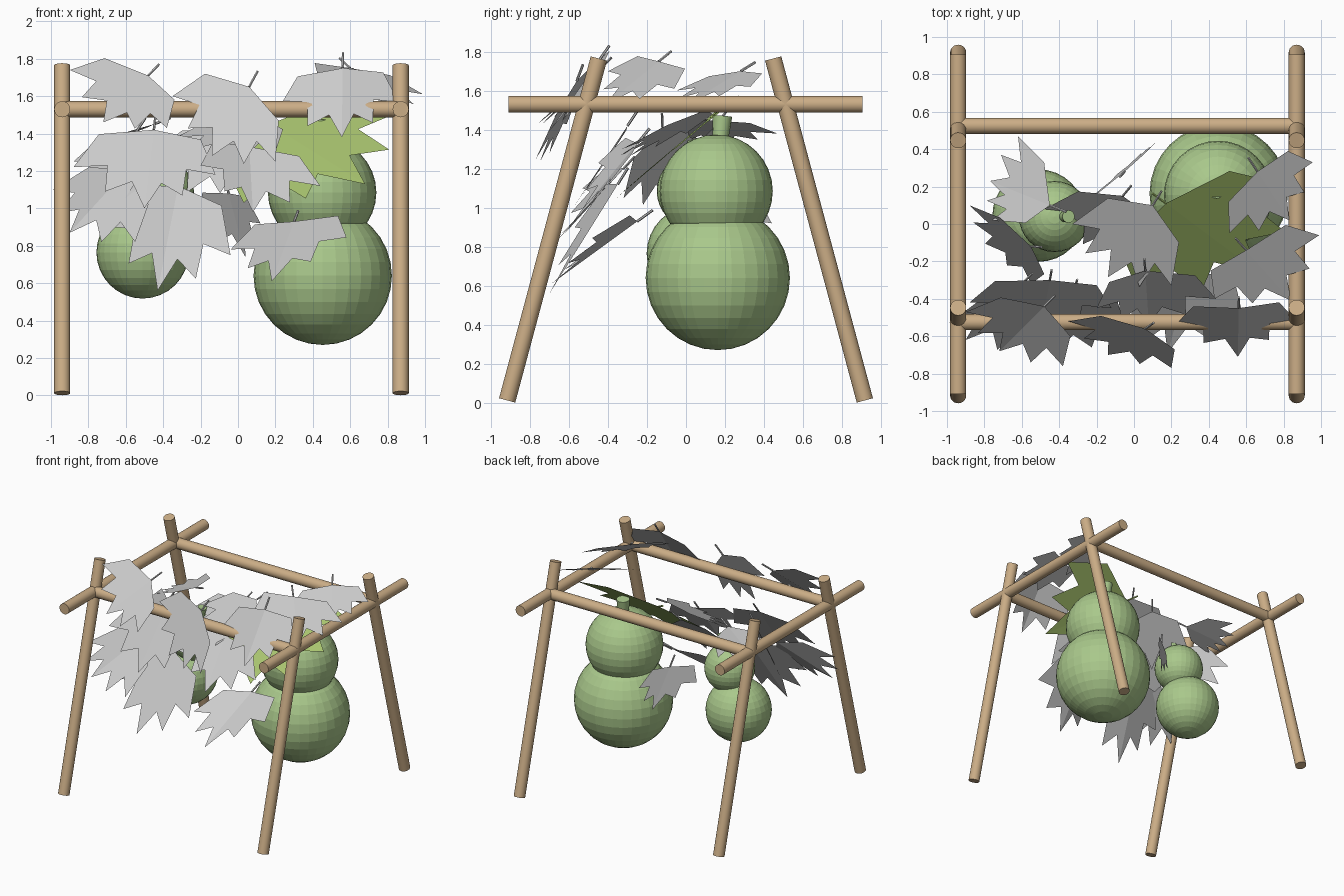
import bpy, bmesh, math
from mathutils import Vector as V

if "Cube" in bpy.data.objects:
    bpy.data.objects.remove(bpy.data.objects["Cube"])


def material(name, rgb):
    m = bpy.data.materials.new(name)
    m.diffuse_color = (*rgb, 1)
    m.use_nodes = True
    m.node_tree.nodes["Principled BSDF"].inputs["Base Color"].default_value = m.diffuse_color
    return m


WOOD = material("wood", (0.60, 0.42, 0.24))
GOURD = material("gourd_skin", (0.40, 0.58, 0.26))
GREEN = material("leaf_green", (0.40, 0.56, 0.16))


def rod(name, a, b, r, mat=None, sides=24, r2=None):
    a, b = V(a), V(b)
    d = b - a
    bpy.ops.mesh.primitive_cone_add(vertices=sides, radius1=r, radius2=r2 or r,
                                    depth=d.length, location=(a + b) / 2)
    o = bpy.context.object
    o.name = name
    o.rotation_euler = d.to_track_quat('Z', 'Y').to_euler()
    bpy.ops.object.shade_smooth_by_angle(angle=math.radians(35))
    if mat:
        o.data.materials.append(mat)
    return o


def ball(name, c, r):
    bpy.ops.mesh.primitive_uv_sphere_add(segments=32, ring_count=16, radius=r, location=c)
    o = bpy.context.object
    o.name = name
    o.data.materials.append(GOURD)


# Trellis frame: leaning legs, side rails and long rails
for x, side in ((-0.94, "left"), (0.87, "right")):
    for s, end in ((-1, "front"), (1, "back")):
        rod(f"{end}_{side}_leg", (x, s * 0.917, 0.012), (x, s * 0.447, 1.765), 0.043, WOOD)
    rod(f"{side}_rail", (x, -0.91, 1.53), (x, 0.905, 1.53), 0.043, WOOD)
for s, end in ((-1, "front"), (1, "back")):
    rod(f"{end}_rail", (-0.94, s * 0.525, 1.53), (0.87, s * 0.525, 1.53), 0.043, WOOD)

# Gourds: two stacked balls and a stub of stem
ball("large_gourd_base", (0.453, 0.163, 0.64), 0.37)
ball("large_gourd_top", (0.45, 0.155, 1.085), 0.29)
rod("large_gourd_stem", (0.445, 0.175, 1.34), (0.44, 0.187, 1.47), 0.04, GOURD, 16, 0.05)
ball("small_gourd_base", (-0.51, 0.045, 0.765), 0.247)
ball("small_gourd_top", (-0.425, 0.04, 1.085), 0.19)
rod("small_gourd_stem", (-0.375, 0.04, 1.25), (-0.35, 0.04, 1.34), 0.028, GOURD, 16, 0.034)

# Leaf outline: (angle from midrib, radius) for one half
HALF = [(78, 0.60), (55, 1.0), (42, 0.68), (28, 0.95), (14, 0.70)]


def leaf(name, root, left, right, tip=None, mat=None):
    A = V(root)
    lv, rv = V(left) - A, V(right) - A
    if tip:
        t = V(tip) - A
    else:
        t = (lv + rv).normalized() * (lv.length + rv.length) * 0.54
    k = math.radians(55)

    # blend the midrib and a side lobe so the blade folds along the midrib
    def point(ang, r, side):
        th = math.radians(ang)
        b = r * math.sin(th) / math.sin(k)
        return A + side * b + t * (r * math.cos(th) - b * math.cos(k))

    bm = bmesh.new()
    root_v, tip_v = bm.verts.new(A), bm.verts.new(A + t)
    for side in (lv, rv):
        ring = [bm.verts.new(point(a, r, side)) for a, r in HALF] + [tip_v]
        for p, q in zip(ring, ring[1:]):
            bm.faces.new((root_v, p, q) if side is rv else (root_v, q, p))
    me = bpy.data.meshes.new(name)
    bm.to_mesh(me)
    bm.free()
    o = bpy.data.objects.new(name, me)
    bpy.context.collection.objects.link(o)
    if mat:
        me.materials.append(mat)
    # leaf stalk
    rod(name + "_stalk", A, A - t.normalized() * 0.1, 0.007, mat, 6)


# Leaves: root, left lobe, right lobe, middle lobe
leaf("top_left_leaf", (-.48, -.44, 1.71), (-.90, -.47, 1.74), (-.38, -.76, 1.43), (-.72, -.68, 1.46))
leaf("top_middle_leaf", (.06, -.56, 1.65), (-.35, -.52, 1.60), (.20, -.77, 1.25), (-.14, -.70, 1.28))
leaf("top_right_leaf", (.56, -.45, 1.75), (.22, -.54, 1.54), (.86, -.51, 1.57), (.555, -.71, 1.38))
leaf("right_roof_leaf", (.60, -.14, 1.75), (.43, -.40, 1.70), (.99, -.06, 1.61), (.84, -.41, 1.53))
leaf("right_back_leaf", (.66, .28, 1.70), (.51, -.05, 1.60), (.955, .33, 1.62), (.83, .02, 1.54))
leaf("gourd_back_leaf", (-.45, .10, 1.45), (-.76, .02, 1.35), (-.62, .47, 1.38), (-.77, .23, 1.33))
leaf("centre_roof_leaf", (.10, .10, 1.50), (-.33, 0, 1.38), (.20, -.33, 1.30))
leaf("centre_inner_leaf", (-.06, .15, 1.42), (-.48, .08, 1.28), (.08, -.12, 1.12))
leaf("left_inner_leaf", (-.55, -.12, 1.40), (-.88, .10, 1.25), (-.55, -.32, 1.05))
leaf("middle_left_leaf", (-.45, -.30, 1.42), (-.88, -.42, 1.22), (-.12, -.45, 1.18), (-.50, -.58, 1.0))
leaf("lower_left_leaf", (-.60, -.32, 1.20), (-.99, -.53, 1.10), (-.55, -.68, .82), (-.90, -.62, .87))
leaf("bottom_middle_leaf", (-.32, -.35, 1.12), (-.70, -.57, .90), (-.04, -.58, .75), (-.43, -.70, .56))
leaf("middle_right_leaf", (.06, -.25, 1.33), (-.20, -.45, 1.23), (.44, -.40, 1.12), (.08, -.54, .98))
leaf("bottom_right_leaf", (.30, -.25, .93), (-.04, -.52, .78), (.58, -.48, .845), (.18, -.69, .61))
leaf("back_hanging_leaf", (-.05, .28, 1.08), (.12, .44, .92), (-.21, .16, .95), (.04, .38, .74))
leaf("green_leaf", (.17, .11, 1.45), (.03, -.38, 1.03), (.85, .20, 1.51), (.68, -.27, 1.13), GREEN)
